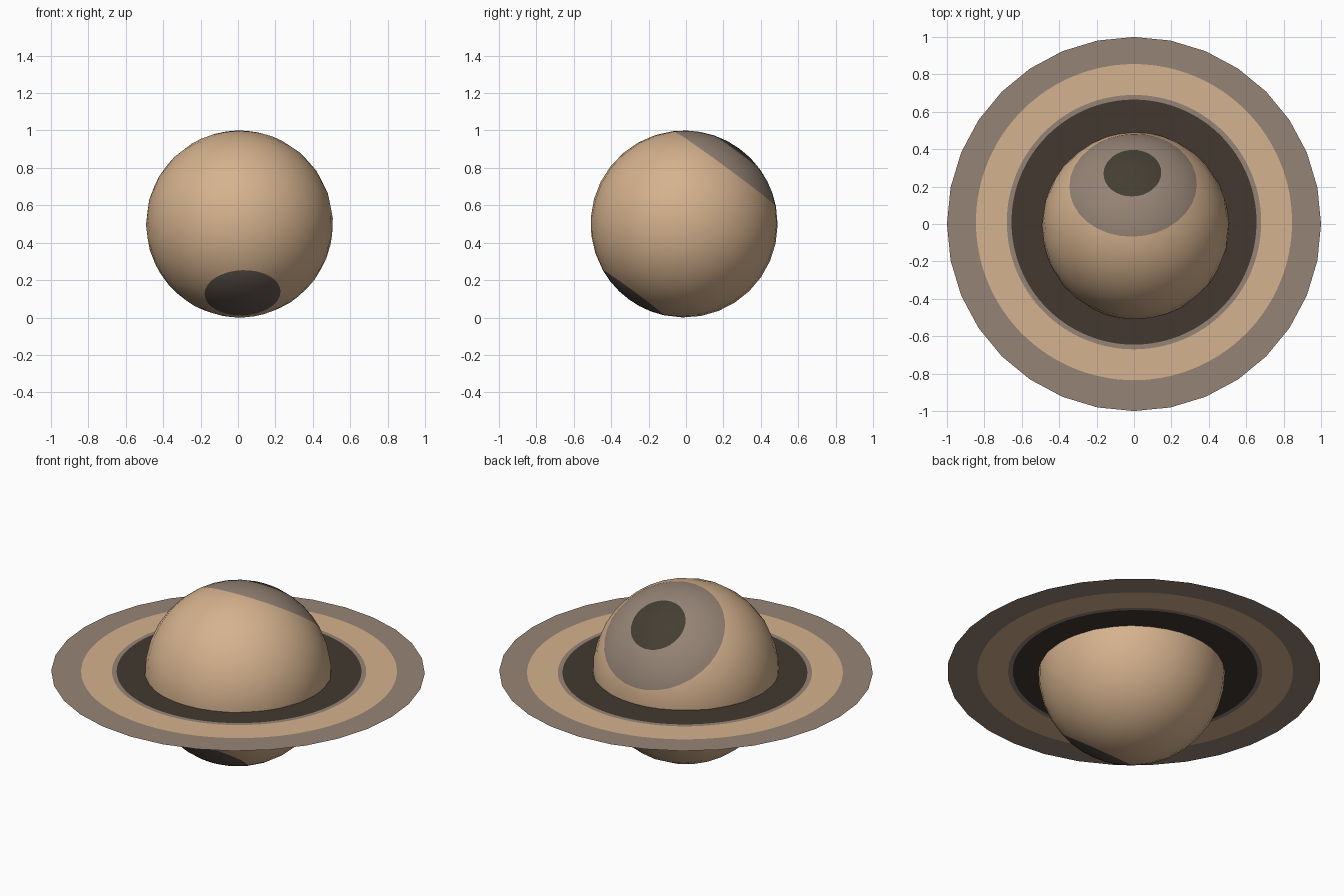
import bpy, bmesh, math
from mathutils import Vector

if "Cube" in bpy.data.objects:
    bpy.data.objects.remove(bpy.data.objects["Cube"])


def srgb_material(name, r, g, b):
    def lin(c):
        c /= 255
        return c / 12.92 if c <= 0.04045 else ((c + 0.055) / 1.055) ** 2.4
    m = bpy.data.materials.new(name)
    m.diffuse_color = (lin(r), lin(g), lin(b), 1)
    m.use_nodes = True
    m.node_tree.nodes["Principled BSDF"].inputs["Base Color"].default_value = m.diffuse_color
    return m


TAN = srgb_material("tan", 213, 178, 142)
GREY = srgb_material("grey_brown", 150, 132, 118)
DARK = srgb_material("dark_brown", 66, 57, 48)
SPOT = srgb_material("dark_olive", 68, 62, 51)
SOUTH = srgb_material("dull_grey_brown", 100, 88, 81)


def make_object(name, bm, mats):
    me = bpy.data.meshes.new(name)
    bm.to_mesh(me)
    bm.free()
    for m in mats:
        me.materials.append(m)
    ob = bpy.data.objects.new(name, me)
    bpy.context.collection.objects.link(ob)
    return ob


def steps(a, b, n):
    return [a + (b - a) * i / n for i in range(n)]


# Planet: latitude rings about a tilted axis, with cuts at the colour borders
R, SEG = 0.5, 32
POLE, CAP, SOUTH_EDGE = 18, 43, 156
angles = (steps(POLE / 2, POLE, 1) + steps(POLE, CAP, 3)
          + steps(CAP, SOUTH_EDGE, 10) + steps(SOUTH_EDGE, 180, 3))
bm = bmesh.new()
top = bm.verts.new((0, 0, R))
bottom = bm.verts.new((0, 0, -R))
rows = []
for deg in angles:
    a = math.radians(deg)
    rows.append([bm.verts.new((R * math.sin(a) * math.cos(t), R * math.sin(a) * math.sin(t), R * math.cos(a)))
                 for t in (2 * math.pi * i / SEG for i in range(SEG))])


def colour(mid):
    return 2 if mid < POLE else 1 if mid < CAP else 0 if mid < SOUTH_EDGE else 3


for i in range(SEG):
    j = (i + 1) % SEG
    bm.faces.new((top, rows[0][i], rows[0][j])).material_index = 2
    bm.faces.new((bottom, rows[-1][j], rows[-1][i])).material_index = 3
    for k in range(len(rows) - 1):
        f = bm.faces.new((rows[k][i], rows[k + 1][i], rows[k + 1][j], rows[k][j]))
        f.material_index = colour((angles[k] + angles[k + 1]) / 2)
for f in bm.faces:
    f.smooth = True
axis = Vector((-0.035, 0.593, 0.805))
turn = Vector((0, 0, 1)).rotation_difference(axis).to_matrix()
bmesh.ops.rotate(bm, verts=bm.verts, cent=(0, 0, 0), matrix=turn)
bmesh.ops.translate(bm, verts=bm.verts, vec=(0.008, -0.01, 0.5))
make_object("planet", bm, [TAN, GREY, SPOT, SOUTH])

# Ring: paper-thin disc with round colour bands and a 32-sided outer edge
N, SIDES = 128, 32
bm = bmesh.new()
bands = [(0.45, 0), (0.655, 0.01), (0.68, 0.01), (0.845, 0.01), (1.0, 0)]
loops = []
for r, dy in bands:
    loop = []
    for i in range(N):
        t = 2 * math.pi * i / N
        rr = r
        if r == 1.0:
            w = math.pi / SIDES
            rr = math.cos(w) / math.cos(t % (2 * w) - w)
        loop.append(bm.verts.new((rr * math.cos(t), rr * math.sin(t) + dy, 0.5)))
    loops.append(loop)
for k, mat in enumerate((2, 1, 0, 1)):
    for i in range(N):
        j = (i + 1) % N
        f = bm.faces.new((loops[k][i], loops[k + 1][i], loops[k + 1][j], loops[k][j]))
        f.material_index = mat
make_object("ring", bm, [TAN, GREY, DARK])
